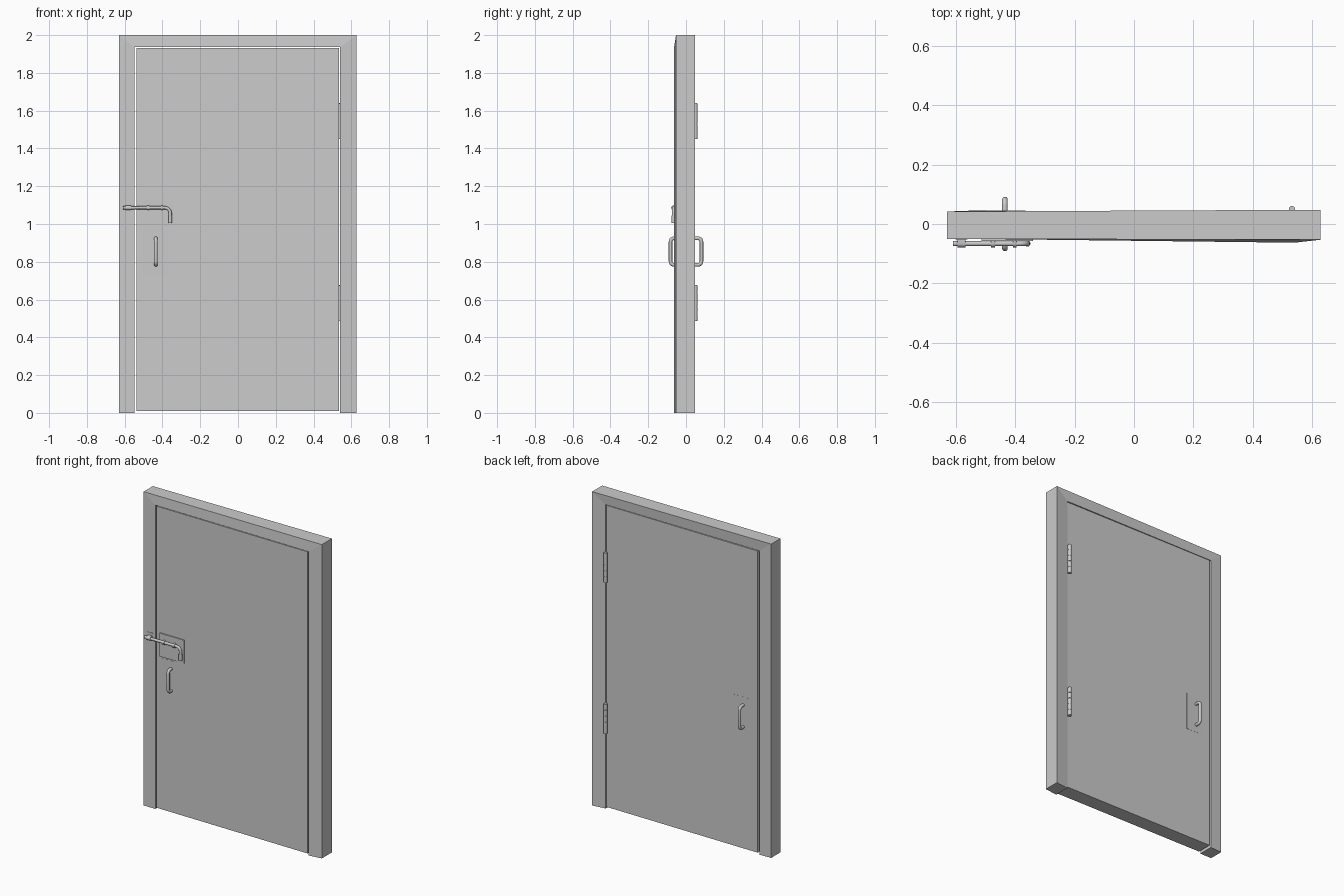
import bpy, bmesh, math
from mathutils import Vector

if "Cube" in bpy.data.objects:
    bpy.data.objects.remove(bpy.data.objects["Cube"])


def make(name, bm, smooth=False):
    bmesh.ops.recalc_face_normals(bm, faces=bm.faces)
    me = bpy.data.meshes.new(name)
    bm.to_mesh(me)
    bm.free()
    ob = bpy.data.objects.new(name, me)
    bpy.context.collection.objects.link(ob)
    if smooth:
        bpy.ops.object.select_all(action='DESELECT')
        ob.select_set(True)
        bpy.context.view_layer.objects.active = ob
        bpy.ops.object.shade_smooth_by_angle(angle=math.radians(40))
    return ob


def box(name, x0, x1, y0, y1, z0, z1):
    bm = bmesh.new()
    bmesh.ops.create_cube(bm, size=1)
    for v in bm.verts:
        v.co = Vector(((x0, x1)[v.co.x > 0], (y0, y1)[v.co.y > 0], (z0, z1)[v.co.z > 0]))
    return make(name, bm)


def rounded(points, r, steps=5):
    """Round the inner corners of a path."""
    pts = [Vector(p) for p in points]
    out = [pts[0]]
    for a, b, c in zip(pts, pts[1:], pts[2:]):
        p, q = b + (a - b).normalized() * r, b + (c - b).normalized() * r
        m = p + q - b
        for i in range(steps + 1):
            t = math.pi / 2 * i / steps
            out.append(m + (p - m) * math.cos(t) + (q - m) * math.sin(t))
    return out + [pts[-1]]


def tube(name, path, radius, sides=12):
    """Sweep a circle along a planar path and cap it."""
    bm = bmesh.new()
    n = len(path)
    tans = [(path[min(i + 1, n - 1)] - path[max(i - 1, 0)]).normalized() for i in range(n)]
    axis = tans[0].cross(tans[-1])
    for a in tans:
        if axis.length < 0.1:
            axis = tans[0].cross(a)
    if axis.length < 0.1:
        axis = tans[0].orthogonal()
    axis.normalize()
    rings = []
    for p, t in zip(path, tans):
        u = t.cross(axis).normalized()
        rings.append([bm.verts.new(p + radius * (axis * math.cos(k * math.tau / sides) +
                                                 u * math.sin(k * math.tau / sides)))
                      for k in range(sides)])
    for a, b in zip(rings, rings[1:]):
        for k in range(sides):
            j = (k + 1) % sides
            bm.faces.new((a[k], a[j], b[j], b[k]))
    bm.faces.new(rings[0])
    bm.faces.new(rings[-1])
    return make(name, bm, True)


# Door frame: mitred jambs and head, each row is x, top z, front y, back y
bm = bmesh.new()
outer = [(-0.63, 2.0, -0.05, 0.042), (0.628, 2.0, -0.053, 0.048)]
inner = [(-0.548, 1.936, -0.05, 0.045), (0.54, 1.936, -0.063, 0.037)]
rings = []
for i, foot in ((0, True), (0, False), (1, False), (1, True)):
    ring = []
    for rows, order in ((outer, (2, 3)), (inner, (3, 2))):
        x, z = rows[i][0], 0 if foot else rows[i][1]
        ring += [bm.verts.new((x, rows[i][k], z)) for k in order]
    rings.append(ring)
for a, b in zip(rings, rings[1:]):
    for k in range(4):
        j = (k + 1) % 4
        bm.faces.new((a[k], a[j], b[j], b[k]))
bm.faces.new(rings[0])
bm.faces.new(rings[-1])
make("door_frame", bm)

# Door leaf, very slightly ajar
door = box("door_leaf", -0.538, 0.535, -0.048, 0.048, 0.01, 1.932)
door.location.y = -0.008
door.rotation_euler.z = math.radians(-0.64)

# Pull handles with thin backing plates on both sides
for side, s, face in (("front", -1, -0.051), ("back", 1, 0.0445)):
    y = sorted((face - s * 0.01, face + s * 0.001))
    box(side + "_handle_plate", -0.505, -0.365, y[0], y[1], 0.735, 0.975)
    path = rounded([(-0.435, face - s * 0.005, 0.784), (-0.435, s * 0.082, 0.784),
                    (-0.435, s * 0.082, 0.924), (-0.435, face - s * 0.005, 0.924)], 0.018)
    tube(side + "_handle", path, 0.0095)

# Slide bolt: plate, bent rod, grip
box("bolt_plate", -0.513, -0.34, -0.058, -0.048, 0.985, 1.133)
tube("bolt_rod", rounded([(-0.61, -0.066, 1.086), (-0.359, -0.066, 1.086),
                          (-0.359, -0.066, 1.01)], 0.028), 0.0085)
tube("bolt_grip", [Vector((-0.359, -0.066, 1.005)), Vector((-0.359, -0.066, 1.045))], 0.0105)

# Staples arched over the rod, and the keeper on the frame
for name, x, w, base in (("bolt_staple_inner", -0.402, 0.012, -0.056),
                         ("bolt_staple_outer", -0.475, 0.012, -0.056),
                         ("bolt_keeper", -0.581, 0.028, -0.048)):
    bm = bmesh.new()
    arcs = []
    for r in (0.0088, 0.0125):
        prof = [(base, r)] + [(-0.066 - r * math.sin(i * math.pi / 8), r * math.cos(i * math.pi / 8))
                              for i in range(9)] + [(base, -r)]
        arcs.append([[bm.verts.new((x + d * w / 2, y, 1.086 + z)) for y, z in prof] for d in (-1, 1)])
    (a0, a1), (b0, b1) = arcs
    for i in range(len(a0) - 1):
        for p, q in ((a0, a1), (a1, b1), (b1, b0), (b0, a0)):
            bm.faces.new((p[i], p[i + 1], q[i + 1], q[i]))
    for e in (0, -1):
        bm.faces.new((a0[e], a1[e], b1[e], b0[e]))
    make(name, bm, True)
box("keeper_plate", -0.602, -0.56, -0.0525, -0.046, 1.057, 1.115)

# Hinges: five knuckles, pin and leaf in the gap
for name, z0 in (("upper", 1.45), ("lower", 0.487)):
    for i in range(5):
        z = z0 + i * 0.038
        tube(f"{name}_hinge_knuckle_{i + 1}",
             [Vector((0.532, 0.05, z)), Vector((0.532, 0.05, z + 0.0365))], 0.011)
    tube(name + "_hinge_pin", [Vector((0.532, 0.05, z0 - 0.001)), Vector((0.532, 0.05, z0 + 0.19))], 0.008)
    box(name + "_hinge_leaf", 0.5345, 0.5395, 0.0, 0.045, z0, z0 + 0.188)
